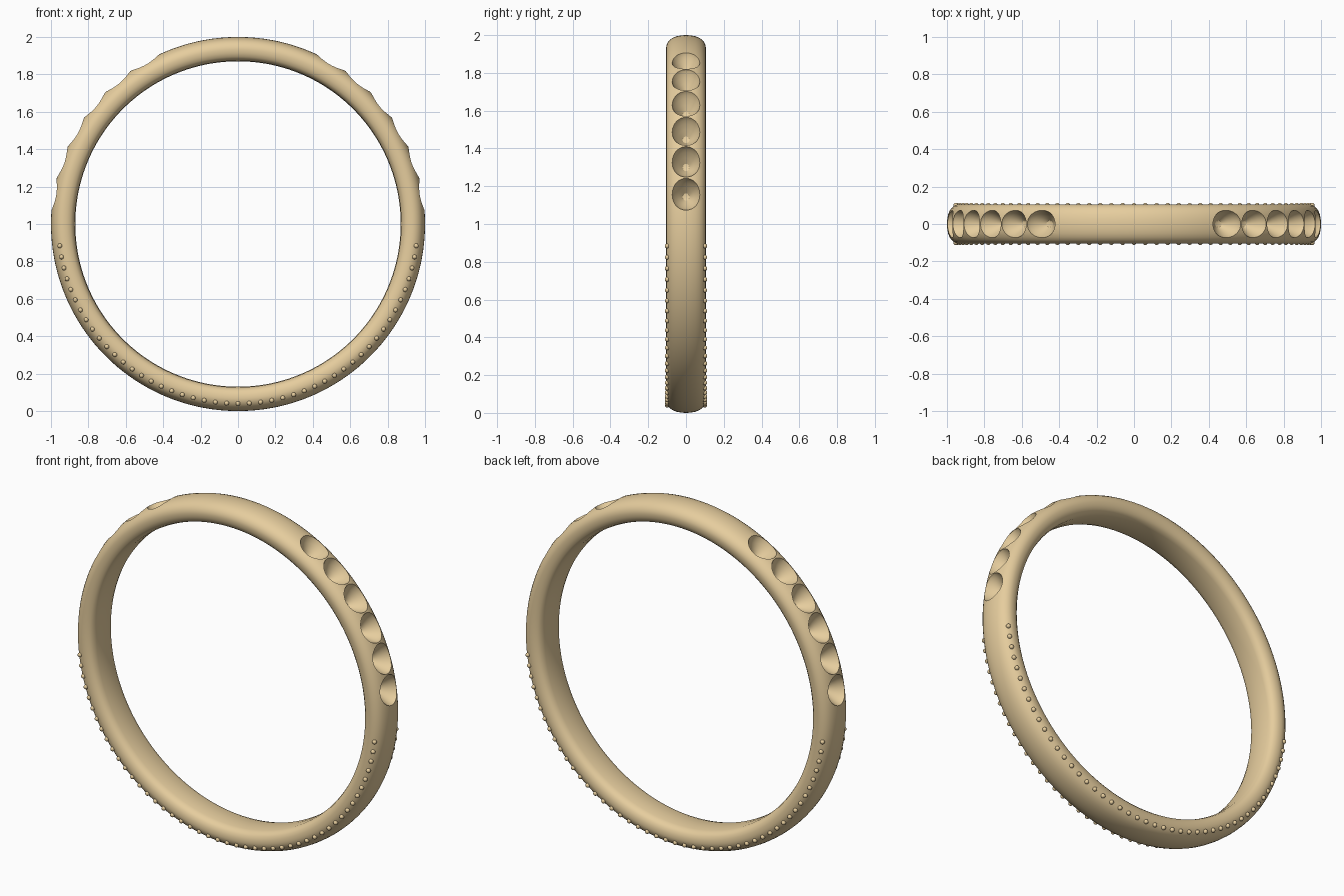
import bpy, bmesh, math
from mathutils import Matrix, Vector

if "Cube" in bpy.data.objects:
    bpy.data.objects.remove(bpy.data.objects["Cube"])

gold = bpy.data.materials.new("gold")
gold.diffuse_color = (0.79, 0.61, 0.34, 1)
gold.use_nodes = True
gold.node_tree.nodes["Principled BSDF"].inputs["Base Color"].default_value = gold.diffuse_color


def add_object(name, bm):
    bmesh.ops.recalc_face_normals(bm, faces=bm.faces)
    mesh = bpy.data.meshes.new(name)
    bm.to_mesh(mesh)
    bm.free()
    ob = bpy.data.objects.new(name, mesh)
    bpy.context.collection.objects.link(ob)
    mesh.materials.append(gold)
    return ob


def smooth(ob, angle):
    bpy.ops.object.select_all(action='DESELECT')
    ob.select_set(True)
    bpy.context.view_layer.objects.active = ob
    bpy.ops.object.shade_smooth_by_angle(angle=math.radians(angle))


# Band: domed profile (y, radius) swept round the y axis
half = [(0, 1.0), (.025, .9985), (.05, .994), (.07, .986), (.085, .976), (.096, .963),
        (.103, .948), (.105, .933), (.103, .914), (.096, .895), (.083, .881), (.06, .873), (0, .87)]
profile = half + [(-y, r) for y, r in half[-2:0:-1]]
N = 180
bm = bmesh.new()
rings = []
for i in range(N):
    a = 2 * math.pi * i / N
    rings.append([bm.verts.new((r * math.cos(a), y, 1 + r * math.sin(a))) for y, r in profile])
for i in range(N):
    p, q = rings[i], rings[(i + 1) % N]
    for j in range(len(profile)):
        k = (j + 1) % len(profile)
        bm.faces.new((p[j], p[k], q[k], q[j]))
band = add_object("ring_band", bm)

# Stone seats: six lathed cutters on each shoulder (cutter radius, distance from ring centre)
seat = [(.020, .905), (.045, .931), (.066, .957), (.077, .975), (.084, .99), (.086, 1.0), (.086, 1.04)]
S = 40
bm = bmesh.new()
for side in (0, 1):
    for n in range(6):
        deg = 9.1 + 10.2 * n
        a = math.radians(180 - deg if side else deg)
        out = Vector((math.cos(a), 0, math.sin(a)))
        tan = Vector((-math.sin(a), 0, math.cos(a)))
        loops = []
        for rad, dist in seat:
            loops.append([bm.verts.new(Vector((0, 0, 1)) + out * dist
                          + tan * rad * math.cos(2 * math.pi * s / S)
                          + Vector((0, .9 * rad * math.sin(2 * math.pi * s / S), 0))) for s in range(S)])
        for p, q in zip(loops, loops[1:]):
            for s in range(S):
                t = (s + 1) % S
                bm.faces.new((p[s], p[t], q[t], q[s]))
        tip = bm.verts.new(Vector((0, 0, 1)) + out * .9)
        for s in range(S):
            bm.faces.new((loops[0][s], loops[0][(s + 1) % S], tip))
        bm.faces.new(loops[-1])
cutter = add_object("seat_cutter", bm)
cutter.hide_render = True
cut = band.modifiers.new("stone_seats", 'BOOLEAN')
cut.operation = 'DIFFERENCE'
cut.solver = 'EXACT'
cut.object = cutter
bpy.context.view_layer.objects.active = band
bpy.ops.object.modifier_apply(modifier=cut.name)
bpy.data.objects.remove(cutter)
smooth(band, 28)

# Beads: a row along the lower half of each side
for name, side in (("front_beads", -1), ("back_beads", 1)):
    bm = bmesh.new()
    for i in range(47):
        a = math.radians(-90 + (i - 23) * 3.61)
        pos = (.96 * math.cos(a), side * .1, 1 + .96 * math.sin(a))
        bmesh.ops.create_uvsphere(bm, u_segments=14, v_segments=8, radius=.0125,
                                  matrix=Matrix.Translation(pos))
    smooth(add_object(name, bm), 60)
